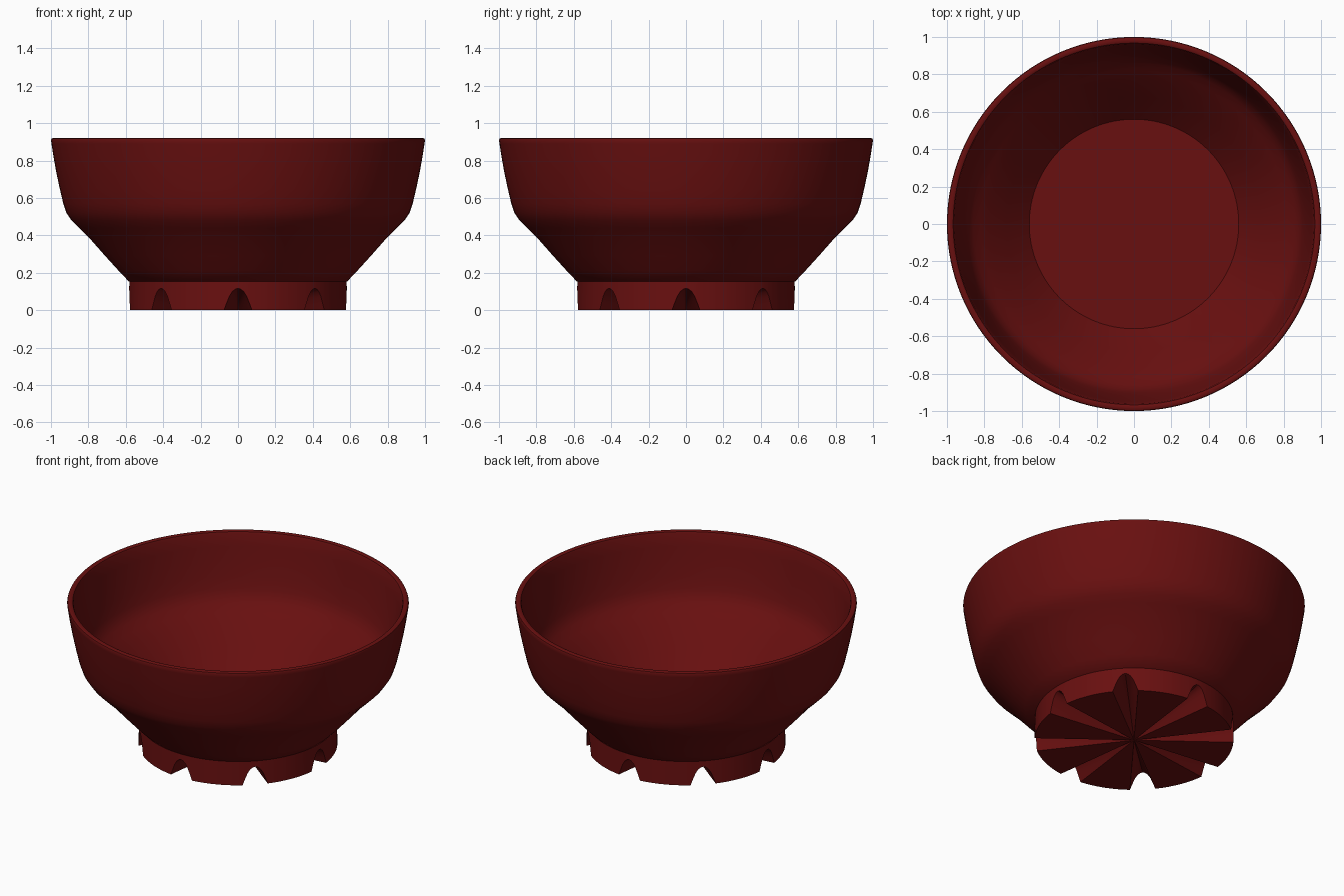
import bpy, bmesh, math

if "Cube" in bpy.data.objects:
    bpy.data.objects.remove(bpy.data.objects["Cube"])

red = bpy.data.materials.new("dark_red")
red.diffuse_color = (0.14, 0.005, 0.005, 1)
red.use_nodes = True
red.node_tree.nodes["Principled BSDF"].inputs["Base Color"].default_value = red.diffuse_color


def finish(bm, name, angle):
    bmesh.ops.remove_doubles(bm, verts=bm.verts, dist=1e-5)
    bmesh.ops.recalc_face_normals(bm, faces=bm.faces)
    me = bpy.data.meshes.new(name)
    bm.to_mesh(me)
    bm.free()
    ob = bpy.data.objects.new(name, me)
    bpy.context.collection.objects.link(ob)
    me.materials.append(red)
    bpy.ops.object.select_all(action='DESELECT')
    ob.select_set(True)
    bpy.context.view_layer.objects.active = ob
    bpy.ops.object.shade_smooth_by_angle(angle=math.radians(angle))
    return ob


def sweep(rings):
    """Join rings of (x, y, z) points into a closed revolved skin."""
    bm = bmesh.new()
    loops = [[bm.verts.new(p) for p in ring] for ring in rings]
    n = len(loops[0])
    for a, b in zip(loops, loops[1:]):
        for i in range(n):
            j = (i + 1) % n
            bm.faces.new((a[i], a[j], b[j], b[i]))
    return bm


def ring(r, z, angles):
    return [(r * math.cos(a), r * math.sin(a), z) for a in angles]


# Bowl: outer wall, rounded rim, inner wall, flat floor
profile = [(0.57, 0.15), (0.585, 0.155), (0.64, 0.213), (0.71, 0.29), (0.80, 0.392),
           (0.85, 0.44), (0.89, 0.48), (0.917, 0.52), (0.934, 0.57), (0.953, 0.65),
           (0.972, 0.74), (0.988, 0.83), (0.997, 0.89), (1.0, 0.908), (0.997, 0.917),
           (0.988, 0.921), (0.975, 0.921), (0.967, 0.917), (0.962, 0.905),
           (0.950, 0.83), (0.935, 0.74), (0.917, 0.65), (0.90, 0.58), (0.885, 0.54),
           (0.86, 0.505), (0.82, 0.465), (0.77, 0.415), (0.68, 0.31), (0.61, 0.23),
           (0.56, 0.175)]
steps = [math.tau * i / 128 for i in range(128)]
bm = sweep([ring(r, z, steps) for r, z in profile])
inner = [v for v in bm.verts if abs(v.co.z - 0.175) < 1e-5]
bm.faces.new(inner)
finish(bm, "bowl", 40)

# Foot: underside carved by eight pointed-arch grooves tapering to the centre
R = 0.582
arch = [(-0.075, 0), (-0.062, 0.035), (-0.046, 0.075), (-0.03, 0.1), (-0.014, 0.113),
        (0, 0.117), (0.014, 0.113), (0.03, 0.1), (0.046, 0.075), (0.062, 0.035), (0.075, 0)]
angles, heights = [], []
for k in range(8):
    base = k * math.tau / 8
    for x, h in arch:
        angles.append(base + x / R)
        heights.append(h)
    for t in range(1, 8):
        lo, hi = 0.075 / R, math.tau / 8 - 0.075 / R
        angles.append(base + lo + (hi - lo) * t / 8)
        heights.append(0)
lower = [(R * math.cos(a), R * math.sin(a), h) for a, h in zip(angles, heights)]
bm = sweep([lower, ring(0.58, 0.157, angles)])
bm.verts.ensure_lookup_table()
n = len(angles)
rim = list(bm.verts)
centre = bm.verts.new((0, 0, 0))
for i in range(n):
    bm.faces.new((centre, rim[(i + 1) % n], rim[i]))
bm.faces.new(rim[n:])
finish(bm, "grooved_foot", 30)
